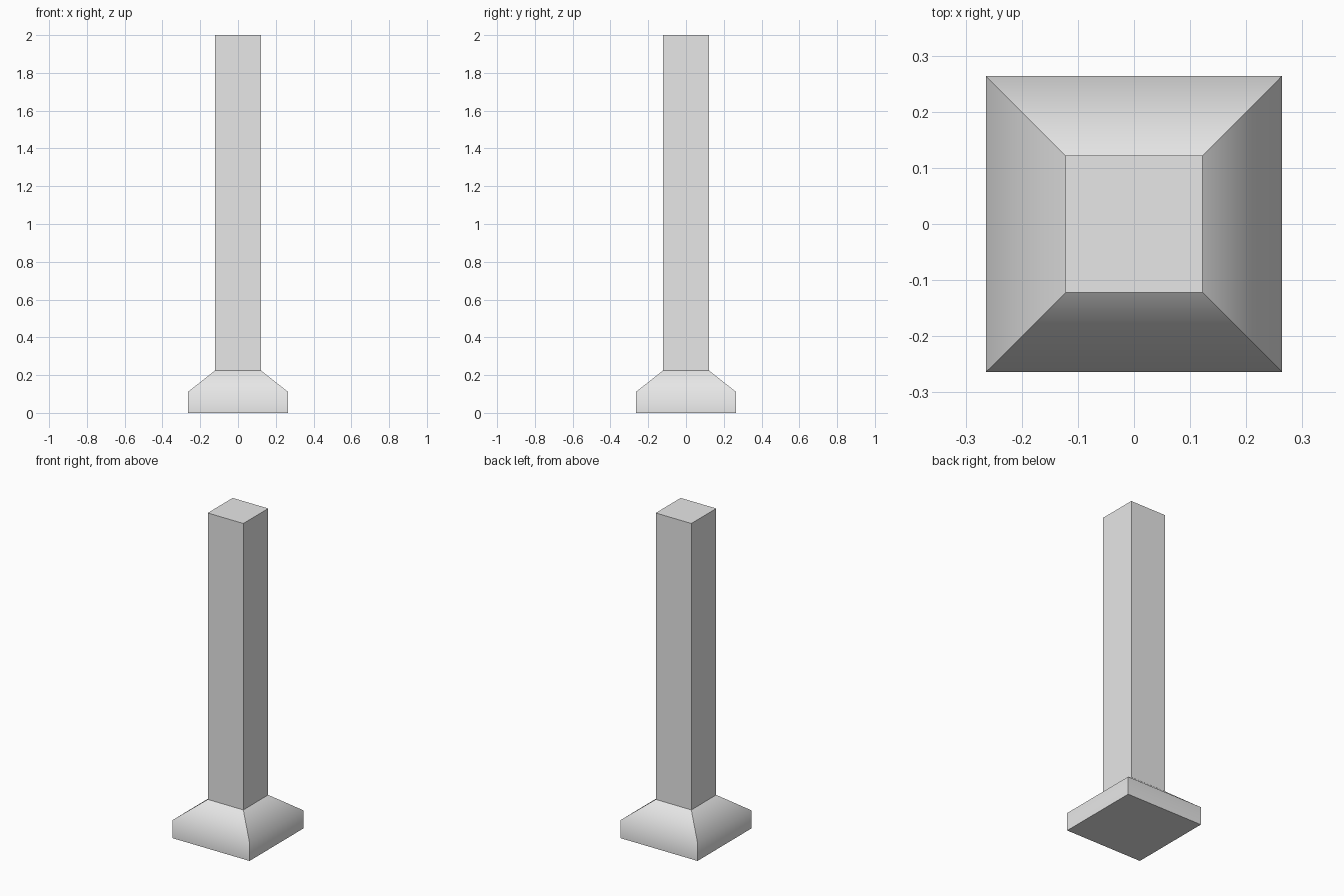
import bpy
import bmesh

cube = bpy.data.objects.get("Cube")
if cube:
    bpy.data.objects.remove(cube, do_unlink=True)

# One plain grey for the whole post
grey = bpy.data.materials.new("plain_grey")
grey.use_nodes = True
grey.diffuse_color = (0.8, 0.8, 0.8, 1)
grey.node_tree.nodes["Principled BSDF"].inputs["Base Color"].default_value = (0.8, 0.8, 0.8, 1)

SHAFT_HALF, BASE_HALF = 0.122, 0.264
SHOULDER_Z, NECK_Z, TOP_Z = 0.112, 0.224, 2.0


def square_stack(name, profile, soft_heights=()):
    """Closed square solid through (half width, height) rings; rings at soft heights shade smoothly."""
    bm = bmesh.new()
    rings = [[bm.verts.new((sx * half, sy * half, z))
              for sx, sy in ((-1, -1), (1, -1), (1, 1), (-1, 1))]
             for half, z in profile]
    for low, high in zip(rings, rings[1:]):
        for i in range(4):
            j = (i + 1) % 4
            bm.faces.new((low[i], low[j], high[j], high[i]))
    bm.faces.new(rings[0][::-1])
    bm.faces.new(rings[-1])
    for face in bm.faces:
        face.smooth = bool(soft_heights)
    for edge in bm.edges:
        edge.smooth = any(all(abs(v.co.z - h) < 1e-4 for v in edge.verts)
                          for h in soft_heights)
    mesh = bpy.data.meshes.new(name)
    bm.to_mesh(mesh)
    bm.free()
    mesh.materials.append(grey)
    obj = bpy.data.objects.new(name, mesh)
    bpy.context.collection.objects.link(obj)
    return obj


# Footing: plinth with sloped shoulders, soft where slope meets side
square_stack("footing",
             [(BASE_HALF, 0), (BASE_HALF, SHOULDER_Z), (SHAFT_HALF, NECK_Z)],
             soft_heights=(SHOULDER_Z,))

# Shaft: straight square column
square_stack("shaft", [(SHAFT_HALF, NECK_Z), (SHAFT_HALF, TOP_Z)])
